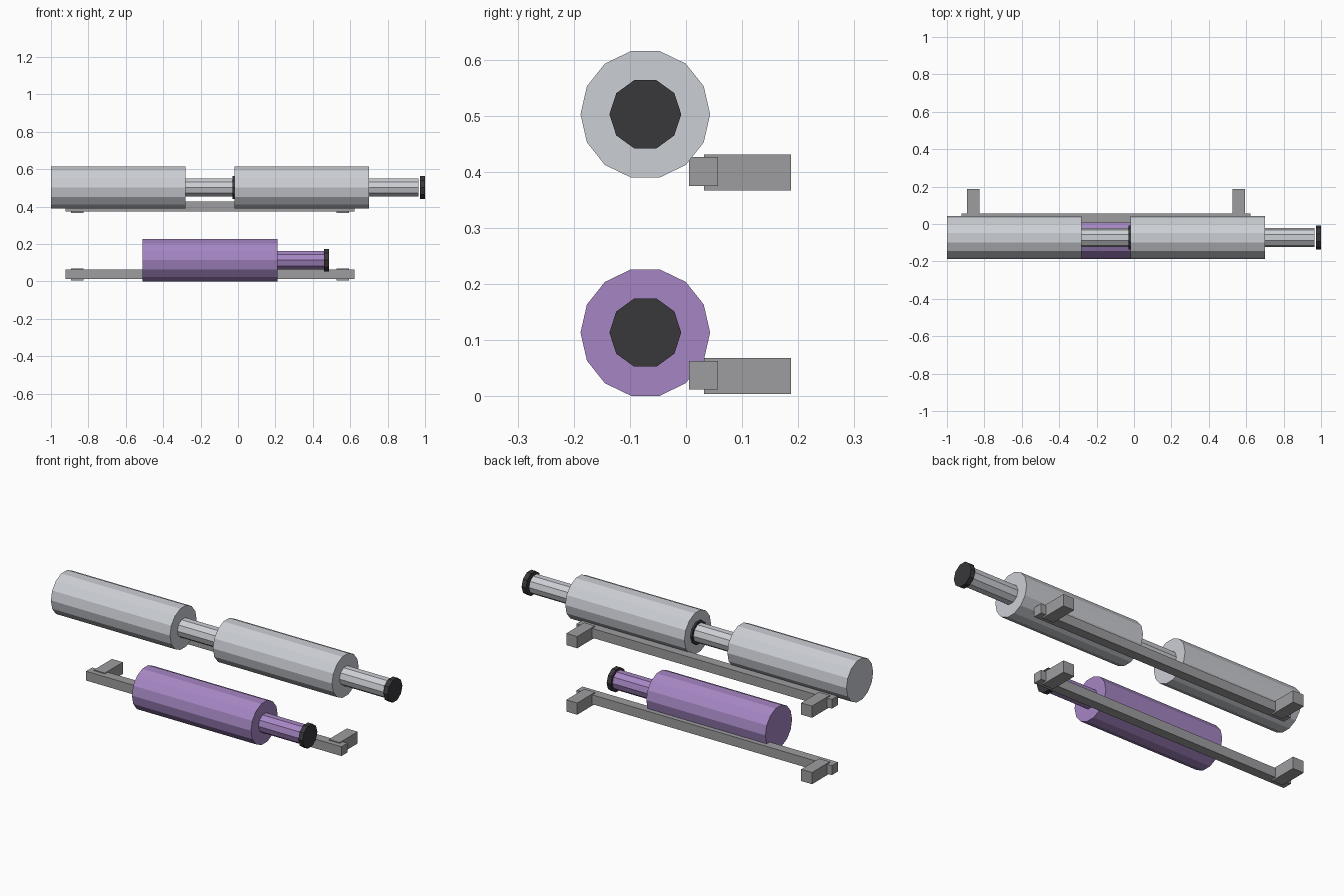
import bpy, math
from mathutils import Matrix

if "Cube" in bpy.data.objects:
    bpy.data.objects.remove(bpy.data.objects["Cube"])


def material(name, rgb):
    m = bpy.data.materials.new(name)
    m.diffuse_color = (*rgb, 1)
    m.use_nodes = True
    m.node_tree.nodes["Principled BSDF"].inputs["Base Color"].default_value = m.diffuse_color
    return m


LIGHT = material("light_glass", (0.60, 0.62, 0.66))
PURPLE = material("purple_glass", (0.38, 0.24, 0.55))
DARK = material("dark_cap", (0.04, 0.04, 0.045))
METAL = material("metal", (0.34, 0.34, 0.35))

AXIS_Y = -0.0725  # all bottles share this depth


def rod(name, x0, x1, z, radius, sides, mat):
    """Flat-sided cylinder along x with a corner pointing to +y."""
    bpy.ops.mesh.primitive_cylinder_add(vertices=sides, radius=radius, depth=x1 - x0)
    ob = bpy.context.object
    ob.name = name
    # primitive's first corner is on +y; turn only the axis from z to x
    ob.data.transform(Matrix.Rotation(math.pi / 2, 4, 'Y'))
    ob.location = ((x0 + x1) / 2, AXIS_Y, z)
    ob.data.materials.append(mat)


def box(name, x0, x1, y0, y1, z0, z1):
    bpy.ops.mesh.primitive_cube_add(size=1)
    ob = bpy.context.object
    ob.name = name
    ob.data.transform(Matrix.Diagonal((x1 - x0, y1 - y0, z1 - z0, 1)))
    ob.location = ((x0 + x1) / 2, (y0 + y1) / 2, (z0 + z1) / 2)
    ob.data.materials.append(METAL)


def bottle(name, x, z, mat):
    rod(name + "_body", x, x + 0.72, z, 0.1155, 14, mat)
    rod(name + "_neck", x + 0.72, x + 0.99, z, 0.0515, 10, mat)
    rod(name + "_cap", x + 0.97, x + 0.996, z, 0.064, 10, DARK)


def rack(name, z):
    # front rail with two wall brackets behind it
    box(name + "_rail", -0.922, 0.622, 0.005, 0.057, z + 0.012, z + 0.063)
    for side, x in (("left", -0.86), ("right", 0.56)):
        box(f"{name}_bracket_{side}", x - 0.033, x + 0.033, 0.032, 0.187,
            z + 0.004, z + 0.068)


# upper shelf: two bottles end to end
rack("upper", 0.363)
bottle("upper_left_bottle", -1.0, 0.5025, LIGHT)
bottle("upper_right_bottle", -0.02, 0.5025, LIGHT)
# the right bottle's cap closes the model's full length
bpy.data.objects["upper_right_bottle_cap"].location.x = 0.987
for n in ("upper_left_bottle", "upper_right_bottle"):
    bpy.data.objects[n + "_neck"].location.x -= 0.005

# lower shelf: one purple bottle
rack("lower", 0.0)
bottle("lower_bottle", -0.51, 0.1135, PURPLE)
bpy.data.objects["lower_bottle_neck"].location.x -= 0.005
